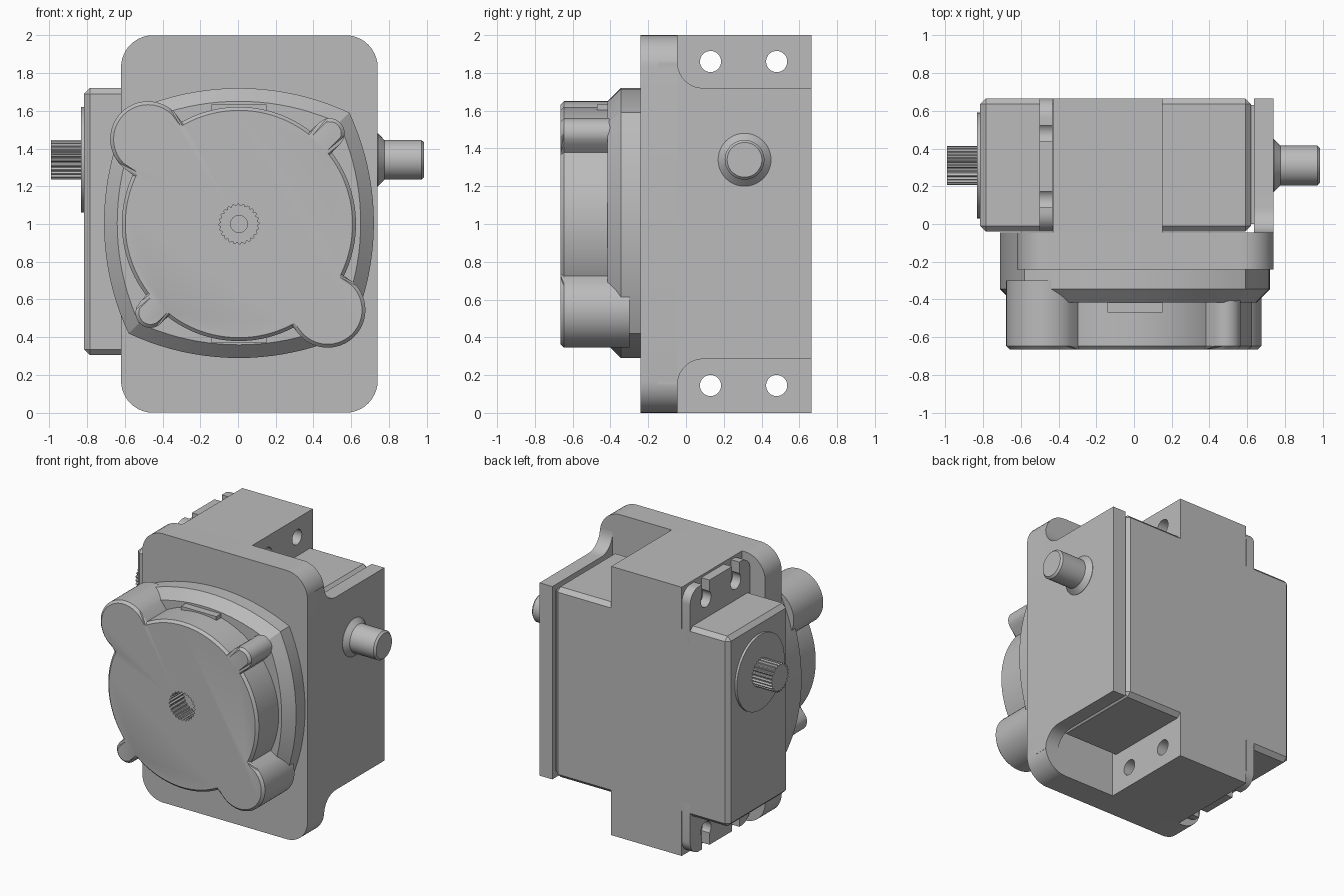
import bpy, bmesh
from math import sin, cos, pi, sqrt, radians, atan2
from mathutils import Vector

old = bpy.data.objects.get("Cube")
if old:
    bpy.data.objects.remove(old, do_unlink=True)

grey = bpy.data.materials.new("machined grey")
grey.use_nodes = True
COLOUR = (0.5, 0.5, 0.5, 1)
grey.diffuse_color = COLOUR
grey.node_tree.nodes["Principled BSDF"].inputs["Base Color"].default_value = COLOUR


def activate(ob):
    bpy.ops.object.select_all(action='DESELECT')
    ob.select_set(True)
    bpy.context.view_layer.objects.active = ob


def loft(name, sections, axis):
    """Join equal-length 2D outlines, each at a position along the axis."""
    place = {'X': lambda a, b, t: (t, a, b), 'Y': lambda a, b, t: (a, t, b)}[axis]
    bm = bmesh.new()
    rings = [[bm.verts.new(place(a, b, t)) for a, b in outline] for outline, t in sections]
    n = len(rings[0])
    for lower, upper in zip(rings, rings[1:]):
        for i in range(n):
            j = (i + 1) % n
            bm.faces.new((lower[i], lower[j], upper[j], upper[i]))
    bm.faces.new(rings[0])
    bm.faces.new(rings[-1])
    bmesh.ops.recalc_face_normals(bm, faces=bm.faces)
    mesh = bpy.data.meshes.new(name)
    bm.to_mesh(mesh)
    bm.free()
    mesh.materials.append(grey)
    ob = bpy.data.objects.new(name, mesh)
    bpy.context.collection.objects.link(ob)
    return ob


def prism(name, outline, axis, lo, hi):
    return loft(name, [(outline, lo), (outline, hi)], axis)


def apply(ob, kind, **settings):
    activate(ob)
    mod = ob.modifiers.new(kind.lower(), kind)
    for key, value in settings.items():
        setattr(mod, key, value)
    bpy.ops.object.modifier_apply(modifier=mod.name)


def cut(ob, cutter):
    cutter.hide_render = True
    apply(ob, 'BOOLEAN', operation='DIFFERENCE', object=cutter, solver='EXACT')
    bpy.data.objects.remove(cutter, do_unlink=True)


def smooth(ob):
    activate(ob)
    bpy.ops.object.shade_smooth_by_angle(angle=radians(25))


def arc(ca, cb, r, start, end, n):
    return [(ca + r * cos(radians(start + (end - start) * i / n)),
             cb + r * sin(radians(start + (end - start) * i / n))) for i in range(n + 1)]


def circle(ca, cb, r, n=48):
    return arc(ca, cb, r, 0, 360, n)[:-1]


def rect(a0, a1, b0, b1):
    return [(a0, b0), (a1, b0), (a1, b1), (a0, b1)]


def rounded(a0, a1, b0, b1, r):
    corners = [(a1 - r, b1 - r), (a0 + r, b1 - r), (a0 + r, b0 + r), (a1 - r, b0 + r)]
    return [p for k, (a, b) in enumerate(corners) for p in arc(a, b, r, 90 * k, 90 * k + 90, 10)]


def toothed(ca, cb, r, depth, teeth):
    return [(ca + (r - depth * (i // 2 % 2)) * cos(pi * i / teeth / 2),
             cb + (r - depth * (i // 2 % 2)) * sin(pi * i / teeth / 2)) for i in range(4 * teeth)]


BACK, FACE = 0.665, -0.045     # depth range of the bracket behind the plate
SY, SZ = 0.31, 1.34            # shaft axis
HOLES = (0.13, 0.48)

# Mounting plate
plate = prism("mounting_plate", rounded(-0.62, 0.74, 0, 2, 0.17), 'Y', -0.24, FACE)
smooth(plate)

# Side panel with filleted ends running into the plate
R = 0.135
panel_outline = ([(-0.15, 0.285 - R)] + arc(FACE + R, 0.285 - R, R, 180, 90, 10)
                 + [(BACK, 0.285), (BACK, 1.72)]
                 + arc(FACE + R, 1.72 + R, R, 270, 180, 10) + [(-0.15, 1.72 + R)])
smooth(prism("side_panel", panel_outline, 'X', 0.635, 0.74))

# Actuator case
case = prism("actuator_case", rect(-0.04, BACK, 0.305, 1.72), 'X', -0.815, 0.62)
apply(case, 'BEVEL', width=0.03, segments=1)
prism("case_spacer", rect(0.0, 0.63, 0.34, 1.68), 'X', 0.6, 0.64)

# Drilled mounting blocks and slotted lugs, above and below the case
for level, z0, z1, hole_z, opening in (("upper", 1.66, 2.0, 1.86, 2.1), ("lower", 0.0, 0.34, 0.145, -0.1)):
    block = prism(level + "_mounting_block", rect(FACE, BACK, z0, z1), 'X', -0.43, 0.15)
    if level == "upper":
        lug_outline = rounded(-0.04, BACK, 1.5, 1.985, 0.1)
    else:
        lug_outline = rounded(-0.04, BACK, 0.015, 0.5, 0.1)
    lug = prism(level + "_lug", lug_outline, 'X', -0.5, -0.432)
    for y in HOLES:
        cut(block, prism("drill", circle(y, hole_z, 0.056, 32), 'X', -0.6, 0.3))
        cut(lug, prism("drill", circle(y, hole_z, 0.06, 32), 'X', -0.6, -0.3))
        cut(lug, prism("slot", rect(y - 0.043, y + 0.043, min(hole_z, opening), max(hole_z, opening)),
                       'X', -0.6, -0.3))
    smooth(block)
    smooth(lug)

# Output disc and splined shaft on the right
smooth(loft("output_disc", [(circle(SY, SZ, 0.28, 64), -0.78), (circle(SY, SZ, 0.28, 64), -0.832)], 'X'))
prism("splined_shaft", toothed(SY, SZ, 0.104, 0.012, 24), 'X', -0.99, -0.82)

# Plain shaft with a conical collar on the left
smooth(loft("shaft_collar", [(circle(SY, SZ, 0.14), 0.73), (circle(SY, SZ, 0.14), 0.742),
                             (circle(SY, SZ, 0.105), 0.776)], 'X'))
smooth(loft("plain_shaft", [(circle(SY, SZ, 0.105), 0.73), (circle(SY, SZ, 0.105), 0.972),
                            (circle(SY, SZ, 0.092), 0.986)], 'X'))


# Gearbox base: square with bulging sides and a chamfered front
def bulged_square(corner, middle, steps=20):
    sag = middle - corner
    r = (corner * corner + sag * sag) / (2 * sag)
    half = atan2(corner, r - sag)
    points = []
    for k in range(4):
        for i in range(steps):
            t = -half + 2 * half * i / steps
            a, b = middle - r + r * cos(t), r * sin(t)
            c, s = (1, 0, -1, 0)[k], (0, 1, 0, -1)[k]
            points.append((0.005 + a * c - b * s, 1.005 + a * s + b * c))
    return points


smooth(loft("gearbox_base", [(bulged_square(0.585, 0.715), FACE), (bulged_square(0.585, 0.715), -0.345),
                             (bulged_square(0.53, 0.645), -0.415)], 'Y'))


# Gearbox cover: disc with two large and two small lobes
LOBES = [(-0.482, 0.45, 0.2), (0.47, -0.455, 0.2), (0.48, 0.48, 0.08), (-0.468, -0.47, 0.08)]


def cover_outline(inset, n=480):
    points = []
    for i in range(n):
        ray = Vector((cos(2 * pi * i / n), sin(2 * pi * i / n)))
        reach = 0.62 - inset
        for a, b, r in LOBES:
            along = ray.dot((a, b))
            gap = (r - inset) ** 2 - (a * a + b * b - along * along)
            if gap > 0 and along > 0:
                reach = max(reach, along + sqrt(gap))
        points.append((0.005 + ray.x * reach, 1.0 + ray.y * reach))
    return points


cover = loft("gearbox_cover", [(cover_outline(0), -0.3), (cover_outline(0), -0.647),
                               (cover_outline(0.018), -0.665)], 'Y')
cut(cover, prism("spline_bore", toothed(0.005, 1.0, 0.106, 0.01, 24), 'Y', -0.8, -0.5))
cut(cover, prism("centre_bore", circle(0.005, 1.0, 0.045, 32), 'Y', -0.6, -0.4))
smooth(cover)

# Small tabs above and below the cover
for name, z0, z1 in (("upper_tab", 1.55, 1.632), ("lower_tab", 0.372, 0.45)):
    prism(name, rect(-0.14, 0.15, z0, z1), 'Y', -0.47, -0.4)
